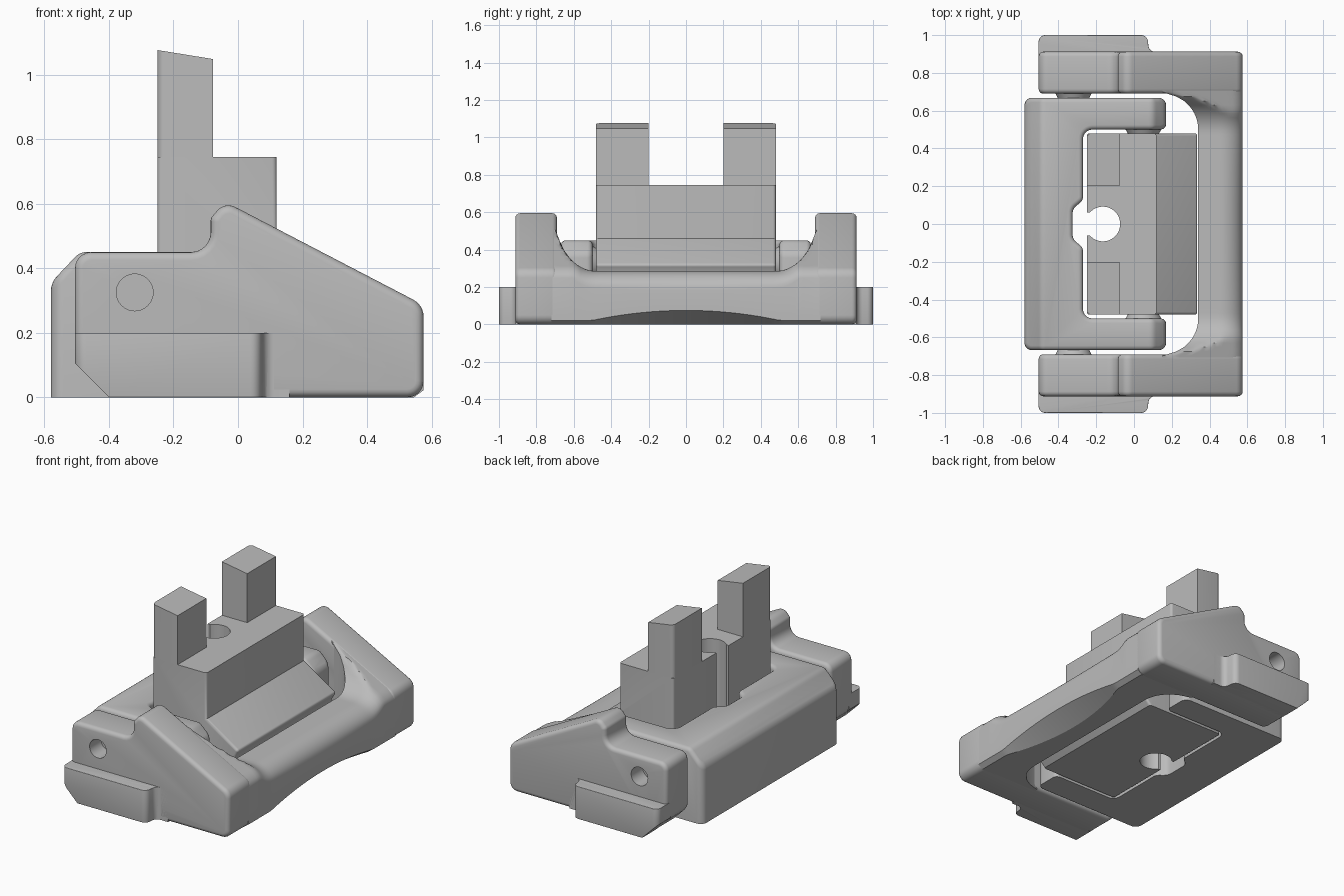
import bpy, bmesh, math
from mathutils import Vector, Matrix

if "Cube" in bpy.data.objects:
    bpy.data.objects.remove(bpy.data.objects["Cube"], do_unlink=True)

grey = bpy.data.materials.new("matte_grey")
grey.use_nodes = True
COLOUR = (0.5, 0.5, 0.5, 1)
grey.diffuse_color = COLOUR
grey.node_tree.nodes["Principled BSDF"].inputs["Base Color"].default_value = COLOUR


def rounded(corners, steps=6):
    """Turn (u, v, radius) corners into a polygon with filleted corners."""
    out = []
    for i, (u, v, r) in enumerate(corners):
        p = Vector((u, v))
        if not r:
            out.append(p)
            continue
        a = (Vector(corners[i - 1][:2]) - p).normalized()
        b = (Vector(corners[(i + 1) % len(corners)][:2]) - p).normalized()
        half = a.angle(b) / 2
        centre = p + (a + b).normalized() * (r / math.sin(half))
        start = p + a * (r / math.tan(half)) - centre
        end = p + b * (r / math.tan(half)) - centre
        turn = math.atan2(start.x * end.y - start.y * end.x, start.dot(end))
        for k in range(steps + 1):
            out.append(centre + Matrix.Rotation(turn * k / steps, 2) @ start)
    return out


def finish(name, bm):
    bmesh.ops.recalc_face_normals(bm, faces=bm.faces)
    mesh = bpy.data.meshes.new(name)
    bm.to_mesh(mesh)
    bm.free()
    mesh.materials.append(grey)
    ob = bpy.data.objects.new(name, mesh)
    bpy.context.collection.objects.link(ob)
    return ob


def prism(name, corners, axis, lo, hi, bevel=0, keep=lambda c: True, cuts=()):
    """Extrude a filleted outline along y or z, slice it, then round its edges."""
    bm = bmesh.new()
    place = (lambda p: (p.x, lo, p.y)) if axis == "y" else (lambda p: (p.x, p.y, lo))
    face = bm.faces.new([bm.verts.new(place(p)) for p in rounded(corners)])
    new = bmesh.ops.extrude_face_region(bm, geom=[face])["geom"]
    move = Vector((0, hi - lo, 0)) if axis == "y" else Vector((0, 0, hi - lo))
    bmesh.ops.translate(bm, vec=move, verts=[g for g in new if isinstance(g, bmesh.types.BMVert)])
    for point, normal in cuts:
        geom = bm.verts[:] + bm.edges[:] + bm.faces[:]
        cut = bmesh.ops.bisect_plane(bm, geom=geom, plane_co=point, plane_no=normal,
                                     clear_outer=True)["geom_cut"]
        bmesh.ops.edgeloop_fill(bm, edges=[g for g in cut if isinstance(g, bmesh.types.BMEdge)])
    bmesh.ops.recalc_face_normals(bm, faces=bm.faces)
    if bevel:
        sharp = [e for e in bm.edges if e.calc_face_angle(0) > math.radians(32)
                 and keep((e.verts[0].co + e.verts[1].co) / 2)]
        bmesh.ops.bevel(bm, geom=sharp, offset=bevel, segments=4, profile=0.5,
                        affect="EDGES", clamp_overlap=True)
    return finish(name, bm)


def disc(name, x, z, y0, y1, r0, r1):
    """Cylinder or cone along y from y0 to y1."""
    bm = bmesh.new()
    bmesh.ops.create_cone(bm, cap_ends=True, segments=40, radius1=r0, radius2=r1,
                          depth=abs(y1 - y0))
    turn = Matrix.Rotation(math.radians(-90 if y1 > y0 else 90), 4, "X")
    bmesh.ops.transform(bm, matrix=Matrix.Translation((x, (y0 + y1) / 2, z)) @ turn, verts=bm.verts)
    return finish(name, bm)


def carve(ob, cutter):
    mod = ob.modifiers.new("cut", "BOOLEAN")
    mod.operation, mod.solver, mod.object = "DIFFERENCE", "EXACT", cutter
    bpy.context.view_layer.objects.active = ob
    bpy.ops.object.modifier_apply(modifier=mod.name)
    bpy.data.objects.remove(cutter, do_unlink=True)


def arc(v):
    v = min(max(v, 0), 1)
    return 1 - math.sqrt(1 - v * v)


parts = []

# Outer frame: side arms with a pin hole, low outer flanges and tapered bushings
ARM = [(-0.505, 0.105, 0), (-0.4, 0, 0), (0.575, 0, 0.05), (0.575, 0.286, 0.06),
       (-0.04, 0.606, 0.045), (-0.085, 0.555, 0.03), (-0.085, 0.45, 0.06), (-0.505, 0.45, 0.05)]
END_CUT = ((-0.4, 0, 0), (-1, 0, -1))
for s, side in ((1, "back"), (-1, "front")):
    lo, hi = sorted((0.69 * s, 0.912 * s))
    arm = prism("frame_arm_" + side, ARM, "y", lo, hi, 0.025)
    carve(arm, disc("hole_cutter", -0.32, 0.325, 0.8 * s, 0.95 * s, 0.057, 0.057))
    outline = [(-0.505, 0.87 * s, 0), (0.16, 0.87 * s, 0), (0.16, 0.912 * s, 0),
               (0.08, 0.912 * s, 0.035), (0.07, s, 0.035), (-0.505, s, 0.035)]
    flange = prism("frame_flange_" + side, outline, "z", 0, 0.2, 0.022,
                   lambda c: abs(c.y) > 0.92, [END_CUT])
    outer = disc("outer_bushing_" + side, -0.32, 0.325, 0.7 * s, 0.66 * s, 0.1, 0.08)
    inner = disc("inner_bushing_" + side, 0.05, 0.325, 0.51 * s, 0.475 * s, 0.1, 0.08)
    parts += [arm, flange, outer, inner]

# Outer frame: crossbar lofted along y with a saddle top and arched underside
bm = bmesh.new()
rings = []
ROWS, COLS = 64, 20
for i in range(ROWS + 1):
    y = -0.72 + 1.44 * i / ROWS
    a = abs(y)
    x_in = 0.34 - 0.19 * arc((a - 0.5) / 0.19)
    crown = 0.285 + 0.3 * arc((a - 0.48) / 0.22)
    hollow = max(0, 1 - (a / 0.5) ** 2)
    ring = [(x_in, y, 0), (0.545 - 0.09 * hollow, y, 0), (0.575, y, 0.022 + 0.053 * hollow)]
    for k in range(COLS + 1):
        x = 0.575 + (x_in - 0.575) * (k / COLS) ** 1.5
        saddle = crown - (0.09 + 0.015 * hollow) * arc((x - 0.455) / 0.12)
        slope = 0.583 - 0.52 * x - 0.035 * arc((x - 0.525) / 0.05)
        ring.append((x, y, min(saddle, slope)))
    rings.append([bm.verts.new(p) for p in ring])
for r0, r1 in zip(rings, rings[1:]):
    for k in range(len(r0)):
        j = (k + 1) % len(r0)
        bm.faces.new((r0[k], r0[j], r1[j], r1[k]))
bm.faces.new(rings[0])
bm.faces.new(rings[-1])
parts.append(finish("frame_crossbar", bm))

# Middle yoke: C shape with a round notch in its spine
half = [(-0.325, 0.08, 0.05), (-0.27, 0.125, 0.04), (-0.27, 0.5, 0.05),
        (0.17, 0.5, 0.03), (0.17, 0.668, 0.04), (-0.58, 0.668, 0.04)]
yoke_outline = half + [(x, -y, r) for x, y, r in reversed(half)]
parts.append(prism("yoke", yoke_outline, "z", 0, 0.45, 0.024, lambda c: c.z > 0.34,
                   [((-0.58, 0, 0.355), (-0.095, 0, 0.09)), ((0.17, 0, 0.38), (1, 0, 1))]))

# Centre block: stepped body with a wedge and a keyhole bore
BLOCK = [(-0.25, 0, 0), (0.28, 0, 0), (0.31, 0.03, 0), (0.31, 0.27, 0), (0.34, 0.32, 0.015),
         (0.12, 0.46, 0), (0.12, 0.745, 0), (-0.25, 0.745, 0)]
block = prism("centre_block", BLOCK, "y", -0.48, 0.48, 0.025,
              lambda c: abs(c.y) > 0.47 and 0.01 < c.z < 0.74)
bore = disc("bore_cutter", 0, 0, -1, 1, 0.092, 0.092)
bore.data.transform(Matrix.Translation((-0.165, 0, 0)) @ Matrix.Rotation(math.pi / 2, 4, "X"))
carve(block, bore)
slot = [(-0.3, -0.06, 0), (-0.17, -0.06, 0), (-0.17, 0.06, 0), (-0.3, 0.06, 0)]
carve(block, prism("slot_cutter", slot, "z", -1, 1))
parts.append(block)

# Two upright prongs with sloping tops
for s, side in ((1, "back"), (-1, "front")):
    outline = [(-0.25, 0.2 * s, 0), (-0.077, 0.2 * s, 0), (-0.077, 0.48 * s, 0), (-0.25, 0.48 * s, 0.025)]
    parts.append(prism("prong_" + side, outline, "z", 0.744, 1.2, 0, cuts=[
        ((-0.25, 0, 1.076), (0.028, 0, 0.173))]))

for ob in parts:
    bpy.ops.object.select_all(action="DESELECT")
    ob.select_set(True)
    bpy.context.view_layer.objects.active = ob
    bpy.ops.object.shade_smooth_by_angle(angle=math.radians(32))
